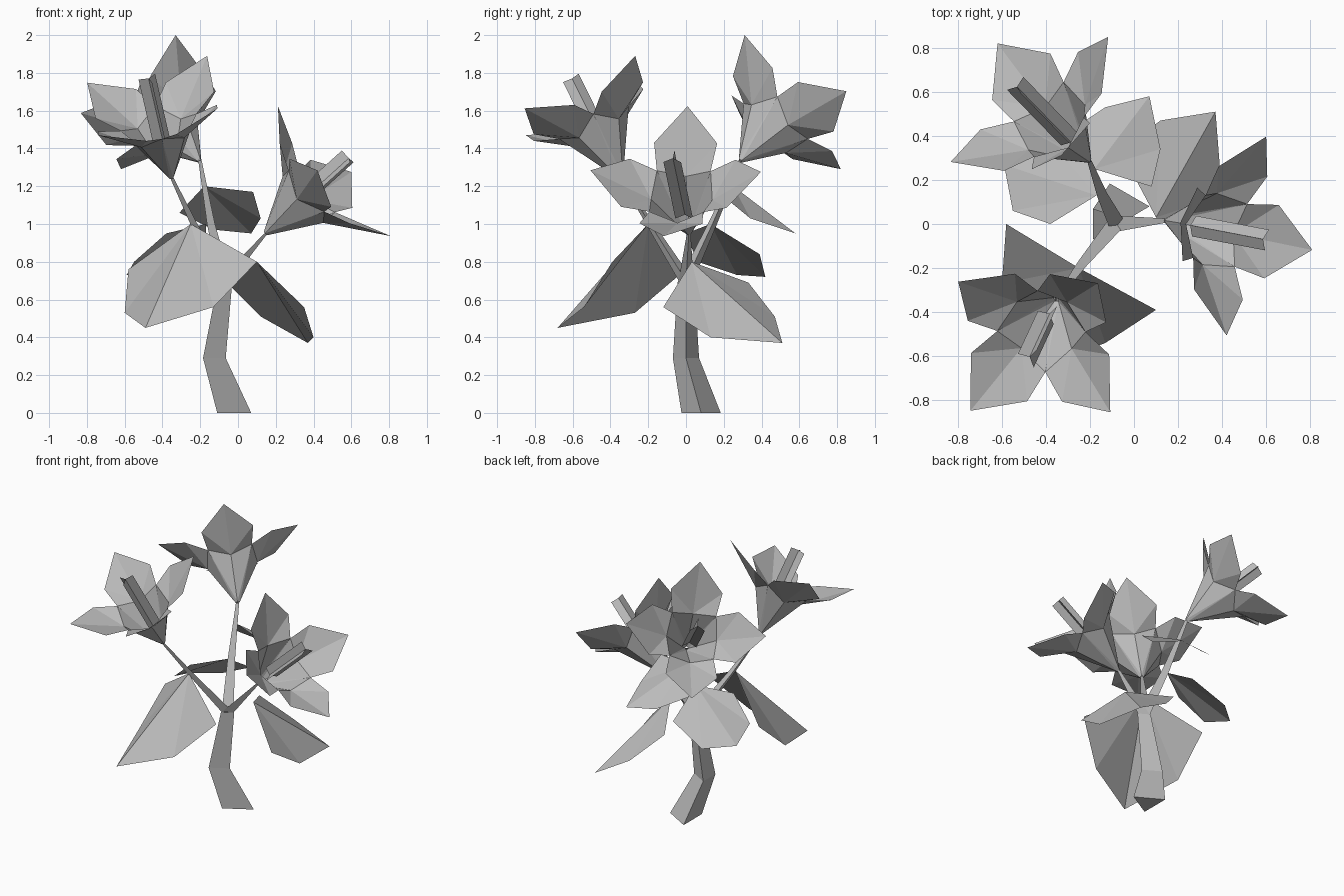
import bpy
import bmesh
import math
from mathutils import Vector

default_cube = bpy.data.objects.get("Cube")
if default_cube:
    bpy.data.objects.remove(default_cube, do_unlink=True)


def make_material(name, colour):
    material = bpy.data.materials.new(name)
    material.use_nodes = True
    material.diffuse_color = colour
    material.node_tree.nodes["Principled BSDF"].inputs["Base Color"].default_value = colour
    return material


grey = make_material("plain grey", (0.5, 0.5, 0.5, 1))


def finish(name, mesh_builder):
    """Turn a bmesh into a named flat-shaded object."""
    mesh = bpy.data.meshes.new(name)
    mesh_builder.to_mesh(mesh)
    mesh_builder.free()
    mesh.materials.append(grey)
    part = bpy.data.objects.new(name, mesh)
    bpy.context.scene.collection.objects.link(part)
    return part


def make_stalk(name, path, radii, capped=False):
    """Three-sided tapering tube; level rings keep the twist simple."""
    bm = bmesh.new()
    rings = []
    for point, radius in zip(path, radii):
        ring = []
        for side in range(3):
            angle = math.tau * side / 3
            offset = Vector((math.cos(angle), math.sin(angle), 0)) * radius
            ring.append(bm.verts.new(Vector(point) + offset))
        rings.append(ring)
    for low, high in zip(rings, rings[1:]):
        for i in range(3):
            j = (i + 1) % 3
            bm.faces.new((low[i], low[j], high[j], high[i]))
    if capped:
        bm.faces.new(rings[0][::-1])
    return finish(name, bm)


def make_leaf(name, base, left, tip, right):
    """Leaf folded along a ridge; each side has an upper and a lower corner."""
    bm = bmesh.new()
    base_vert, tip_vert = bm.verts.new(base), bm.verts.new(tip)
    for side, flip in ((left, False), (right, True)):
        upper, lower = [bm.verts.new(p) for p in side]
        for face in ((base_vert, upper, lower), (base_vert, lower, tip_vert)):
            bm.faces.new(face[::-1] if flip else face)
    bmesh.ops.recalc_face_normals(bm, faces=bm.faces)
    return finish(name, bm)


def make_flower(name, root, axis, up):
    """Four petals around a cone-shaped throat, with a three-bladed stamen."""
    root, axis = Vector(root), Vector(axis).normalized()
    up = Vector(up)
    up = (up - axis * up.dot(axis)).normalized()
    side = axis.cross(up)

    def place(along, angle, out, across=0):
        radial = up * math.cos(angle) + side * math.sin(angle)
        tangent = side * math.cos(angle) - up * math.sin(angle)
        return root + axis * along + radial * out + tangent * across

    # Throat and petals share the valley points between petals
    bm = bmesh.new()
    quarter = math.pi / 2
    neck = [bm.verts.new(place(0, quarter * k, 0.013)) for k in range(4)]
    valley = [bm.verts.new(place(0.335, quarter * (k + 0.5), 0.205)) for k in range(4)]
    for k in range(4):
        angle = quarter * k
        after, before = valley[k], valley[k - 1]
        heart = bm.verts.new(place(0.27, angle, 0.165))
        tip = bm.verts.new(place(0.497, angle, 0.46))
        left = bm.verts.new(place(0.40, angle, 0.285, -0.17))
        right = bm.verts.new(place(0.40, angle, 0.285, 0.17))
        bm.faces.new((neck[k], heart, before))
        bm.faces.new((neck[k], after, heart))
        bm.faces.new((neck[k], neck[(k + 1) % 4], after))
        outline = (before, left, tip, right, after)
        for a, b in zip(outline, outline[1:]):
            bm.faces.new((heart, b, a))
    finish(name, bm)

    # Stamen blades meet on the flower axis
    bm = bmesh.new()
    foot, head = bm.verts.new(place(0.15, 0, 0)), bm.verts.new(place(0.6, 0, 0))
    for k in range(3):
        angle = math.tau * k / 3
        low = bm.verts.new(place(0.15, angle, 0.055))
        high = bm.verts.new(place(0.6, angle, 0.055))
        bm.faces.new((foot, low, high, head))
    finish(name + "_stamen", bm)


# Stem and branches
fork = (-0.08, 0, 0.70)
left_root = (0.145, 0.015, 0.95)
back_root = (-0.204, 0.287, 1.335)
front_root = (-0.353, -0.342, 1.244)
make_stalk("main_stem",
           [(-0.05, 0.08, 0), (-0.145, 0, 0.29), fork],
           [0.12, 0.08, 0.05], capped=True)
make_stalk("left_branch", [fork, left_root], [0.045, 0.012])
make_stalk("back_branch", [fork, (-0.15, 0.14, 1.0), back_root], [0.045, 0.028, 0.012])
make_stalk("front_branch", [fork, (-0.24, -0.19, 1.0), front_root], [0.045, 0.025, 0.012])

# Flowers: root, axis, direction of the upper petal
make_flower("left_flower", left_root, (0.735, -0.14, 0.664), (-0.62, 0.13, 0.66))
make_flower("back_flower", back_root, (-0.545, 0.56, 0.624), (0.29, -0.51, 0.71))
make_flower("front_flower", front_root, (-0.201, -0.435, 0.877), (0.58, 0.58, 0.42))

# Leaves: base, one side, tip, other side
make_leaf("front_leaf", (-0.25, -0.2, 1.0),
          [(0.1, -0.39, 0.8), (-0.13, -0.54, 0.56)],
          (-0.49, -0.68, 0.45),
          [(-0.58, 0, 0.76), (-0.6, -0.27, 0.53)])
make_leaf("left_leaf", (0.1, 0.03, 0.8),
          [(0.35, -0.12, 0.56), (0.4, 0.13, 0.4)],
          (0.37, 0.51, 0.37),
          [(-0.06, 0.33, 0.69), (0.12, 0.47, 0.51)])
make_leaf("back_leaf", (-0.18, 0.25, 1.2),
          [(0.08, 0.17, 1.17), (0.12, 0.34, 1.03)],
          (0.07, 0.58, 0.95),
          [(-0.31, 0.41, 1.06), (-0.13, 0.53, 0.97)])
make_leaf("right_leaf", (-0.17, 0.13, 1.0),
          [(-0.17, 0.39, 0.84), (-0.42, 0.42, 0.72)],
          (-0.59, 0.27, 0.73),
          [(-0.38, 0, 0.95), (-0.55, 0.06, 0.8)])
